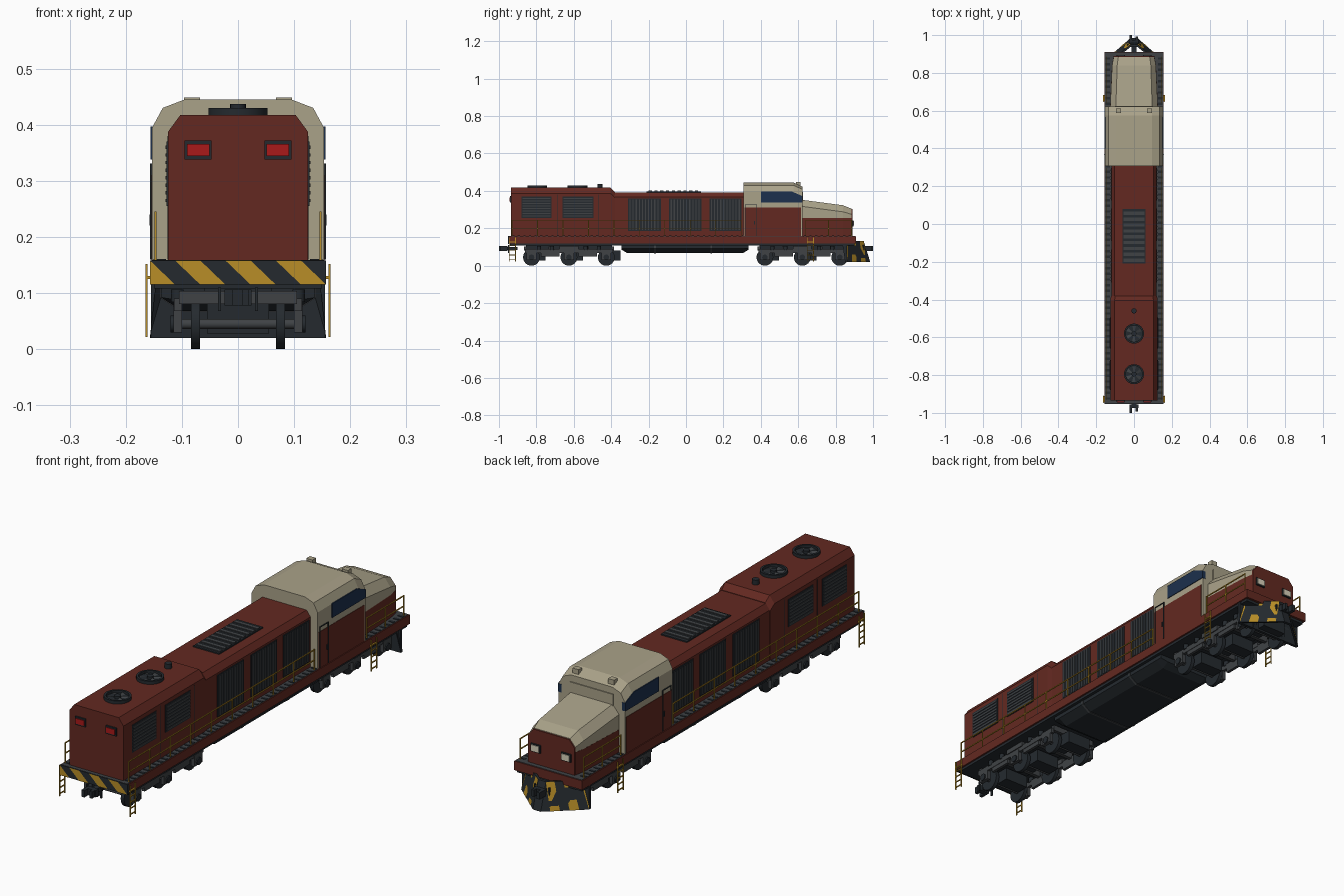
import bpy, bmesh, math
from mathutils import Matrix, Vector

if "Cube" in bpy.data.objects:
    bpy.data.objects.remove(bpy.data.objects["Cube"])

def mat(name, c):
    m = bpy.data.materials.new(name)
    m.diffuse_color = (*c, 1)
    m.use_nodes = True
    m.node_tree.nodes["Principled BSDF"].inputs["Base Color"].default_value = m.diffuse_color
    return m

RED = mat("red_paint", (0.125, 0.022, 0.015))
CREAM = mat("cream_paint", (0.40, 0.36, 0.25))
DARK = mat("dark_metal", (0.018, 0.023, 0.028))
STEEL = mat("grey_steel", (0.05, 0.055, 0.06))
YELLOW = mat("yellow_paint", (0.48, 0.27, 0.02))
GLASS = mat("blue_glass", (0.012, 0.03, 0.075))
LAMP = mat("red_lamp", (0.4, 0.01, 0.01))
WHITE = mat("white_lamp", (0.7, 0.65, 0.5))

def finish(name, bm, m, smooth=False):
    bmesh.ops.recalc_face_normals(bm, faces=bm.faces)
    me = bpy.data.meshes.new(name)
    bm.to_mesh(me)
    bm.free()
    me.materials.append(m)
    ob = bpy.data.objects.new(name, me)
    bpy.context.collection.objects.link(ob)
    if smooth:
        bpy.context.view_layer.objects.active = ob
        ob.select_set(True)
        bpy.ops.object.shade_smooth_by_angle(angle=math.radians(35))
        ob.select_set(False)
    return ob

def boxes(name, m, items):
    """Each item: x0, x1, y0, y1, z0, z1."""
    bm = bmesh.new()
    for x0, x1, y0, y1, z0, z1 in items:
        mx = Matrix.Translation(((x0+x1)/2, (y0+y1)/2, (z0+z1)/2)) @ Matrix.Diagonal((abs(x1-x0), y1-y0, z1-z0, 1))
        bmesh.ops.create_cube(bm, size=1, matrix=mx)
    return finish(name, bm, m)

def both(items):
    return items + [(-b, -a, *r) for a, b, *r in items]

def loft(name, m, sections):
    bm = bmesh.new()
    rings = [[bm.verts.new(p) for p in s] for s in sections]
    n = len(rings[0])
    for a, b in zip(rings, rings[1:]):
        for i in range(n):
            bm.faces.new((a[i], a[(i+1) % n], b[(i+1) % n], b[i]))
    bm.faces.new(rings[0])
    bm.faces.new(rings[-1])
    return finish(name, bm, m)

def cylinders(name, m, items, axis='Z', seg=20):
    """Each item: centre, radius, length."""
    bm = bmesh.new()
    rot = {'Z': Matrix(), 'X': Matrix.Rotation(math.pi/2, 4, 'Y'), 'Y': Matrix.Rotation(math.pi/2, 4, 'X')}[axis]
    for c, r, l in items:
        bmesh.ops.create_cone(bm, cap_ends=True, segments=seg, radius1=r, radius2=r, depth=l,
                              matrix=Matrix.Translation(c) @ rot)
    return finish(name, bm, m, True)

def hexa(y, w, zb, zt, cx, cz):
    h = [(w, zb), (w, zt-cz), (w-cx, zt)]
    return [(x, y, z) for x, z in h] + [(-x, y, z) for x, z in reversed(h)]

def stripes(name, m, corner, n, parity, lean):
    """Slanted alternate stripes on a panel; corner(u, v) gives the point."""
    bm = bmesh.new()
    w = 1 / n
    cl = lambda t: min(1, max(0, t))
    for i in range(-1, n+1):
        if i % 2 == parity:
            uv = [(i*w, 0), (i*w+w, 0), (i*w+w+lean*w, 1), (i*w+lean*w, 1)]
            pts = []
            for u, v in uv:
                p = Vector(corner(cl(u), v))
                if not any((p-q).length < 1e-5 for q in pts):
                    pts.append(p)
            if len(pts) > 2:
                bm.faces.new([bm.verts.new(p) for p in pts])
    return finish(name, bm, m)

# Frame, deck and end beams
boxes("deck_sill", RED, [(-.157, .157, -.945, .91, .119, .157)])
boxes("underframe", DARK, [(-.15, .15, -.94, .90, .108, .12)])
boxes("walkway", STEEL, [(-.153, .153, -.95, .907, .156, .159)])
boxes("walkway_treads", DARK, both([(.128, .151, -.93+i*.03, -.918+i*.03, .158, .161) for i in range(61)]))
boxes("rear_beam", DARK, [(-.157, .157, -.953, -.944, .115, .158)])
stripes("rear_beam_stripes", YELLOW, lambda u, v: (-.157+.314*u, -.954, .115+.043*v), 7, 0, -1)

# Hoods
loft("rear_hood", RED, [hexa(-.935, .125, .157, .417, .022, .03), hexa(-.405, .125, .157, .417, .022, .03),
                        hexa(-.38, .122, .157, .394, .022, .03)])
loft("middle_hood", RED, [hexa(-.39, .12, .157, .392, .018, .024), hexa(.31, .12, .157, .392, .018, .024)])
boxes("hood_seams", DARK, both([(.119, .1257, y, y+.002, .16, .38) for y in (-.69, -.47)]))

# Cab: arched cream shell with red lower sides
def cab(y, d=0):
    h = [(.153, .158), (.153, .395-d), (.134, .43-d), (.095, .445-d)]
    return [(x, y, z) for x, z in h] + [(-x, y, z) for x, z in reversed(h)]
loft("cab_shell", CREAM, [cab(.307), cab(.575), cab(.622, .022)])
boxes("cab_lower_sides", RED, both([(.15, .1545, .312, .614, .158, .31)]))
for s in (-1, 1):
    win = [(.40, .338), (.40, .397), (.565, .397), (.623, .372), (.623, .338)]
    loft("cab_side_window", GLASS, [[(s*x, y, z) for y, z in win] for x in (.14, .156)])
boxes("windscreen_frame", CREAM, [(-.1, .1, .62, .626, .345, .395)])
boxes("door_frames", DARK, both([(.153, .1565, .318, .321, .16, .33), (.153, .1565, .373, .376, .16, .33),
                                 (.153, .1565, .318, .376, .328, .331), (.153, .158, .364, .368, .22, .24)]))
boxes("roof_lamps", CREAM, both([(.068, .096, .588, .612, .425, .448)]))

# Nose
def nose(zb, lower):
    return [(.622, .126, .352, .03, .035), (.84, .116, .323, .027, .035), (.885, .108, .305, .025, .03)]
loft("nose_top", CREAM, [hexa(y, w, .25, zt, cx, cz) for y, w, zt, cx, cz in nose(0, 0)])
loft("nose_base", RED, [[(s*w, y, z) for s, z in ((1, .157), (1, .254), (-1, .254), (-1, .157))]
                        for y, w in ((.622, .1265), (.84, .1165), (.886, .1085))])
loft("nose_front", RED, [hexa(.884, .1085, .157, .303, .025, .03), hexa(.889, .1075, .157, .302, .025, .03)])
boxes("headlight_frames", DARK, both([(.048, .092, .886, .895, .21, .243)]))
boxes("headlights", WHITE, both([(.052, .088, .89, .898, .214, .239)]))
boxes("tail_lamp_frames", DARK, both([(.047, .095, -.941, -.93, .338, .372)]))
boxes("tail_lamps", LAMP, both([(.051, .091, -.944, -.935, .344, .366)]))

# Side louvres: horizontal at the rear, vertical in the middle
panels, slats = [], []
for y0, y1 in ((-.88, -.72), (-.66, -.495)):
    panels.append((.12, .127, y0, y1, .255, .37))
    slats += [(.125, .1295, y0+.005, y1-.005, .262+i*.0135, .268+i*.0135) for i in range(8)]
for y0, y1 in ((-.31, -.135), (-.09, .083), (.125, .297)):
    panels.append((.115, .123, y0, y1, .185, .36))
    slats += [(.12, .1255, y0+.008+i*.0165, y0+.014+i*.0165, .19, .355) for i in range(10)]
boxes("louvre_panels", DARK, both(panels))
boxes("louvre_slats", STEEL, both(slats))

# Roof grille, fans and exhaust
boxes("roof_grille", DARK, [(-.06, .06, -.21, .08, .39, .397)])
boxes("roof_grille_slats", STEEL, [(-.056, .056, -.2+i*.031, -.183+i*.031, .395, .401) for i in range(9)])
for yc in (-.58, -.795):
    bm = bmesh.new()
    for r0, r1, z in ((.053, .053, .423),):
        c = Matrix.Translation((0, yc, 0))
        prof = [(.053, .415), (.053, .43), (.044, .43), (.044, .419)]
        rings = []
        for k in range(24):
            a = k * math.tau / 24
            rings.append([bm.verts.new((r*math.cos(a), yc+r*math.sin(a), h)) for r, h in prof])
        for k in range(24):
            A, B = rings[k], rings[(k+1) % 24]
            for i in range(3):
                bm.faces.new((A[i], B[i], B[i+1], A[i+1]))
        bm.faces.new([r[3] for r in rings])
    finish("fan_housing", bm, DARK, True)
    bm = bmesh.new()
    for k in range(6):
        pts = [(.01, -.25), (.042, -.22), (.042, .22), (.01, .25)]
        bm.faces.new([bm.verts.new((r*math.cos(a+k*math.pi/3+.5), yc+r*math.sin(a+k*math.pi/3+.5), .423+.008*a))
                      for r, a in pts])
    finish("fan_blades", bm, STEEL)
    cylinders("fan_hub", DARK, [((0, yc, .424), .013, .012)], seg=16)
cylinders("exhaust", DARK, [((0, -.46, .426), .014, .022)], seg=16)

# Fuel tank with straps
def tank(y, k, g=0):
    h = [(.137+g, .115), (.137+g, .092), (.1+g*.5, .068+k-g)]
    return [(x, y, z) for x, z in h] + [(-x, y, z) for x, z in reversed(h)]
loft("fuel_tank", DARK, [tank(-.345, .018), tank(-.315, 0), tank(.305, 0), tank(.335, .018)])
for y in (-.17, .13):
    loft("tank_strap", STEEL, [tank(y, 0, .002), tank(y+.01, 0, .002)])

# Bogies
wheels, axles, frames, motors, hubs, springs = [], [], [], [], [], []
for yc in (-.626, .622):
    frames += both([(.1, .114, yc-.235, yc+.235, .068, .09), (.1, .112, yc-.15, yc-.05, .05, .07),
                    (.1, .112, yc+.05, yc+.15, .05, .07), (.098, .118, yc-.05, yc+.05, .085, .105)])
    frames += [(-.105, .105, yc+d-.008, yc+d+.008, .08, .104) for d in (-.232, -.1, .1, .232)]
    motors.append((-.06, .06, yc-.23, yc+.23, .085, .11))
    for d in (-.2, 0, .2):
        y = yc + d
        wheels += [((s*.0755, y, .045), .045, .016) for s in (-1, 1)]
        axles.append(((0, y, .045), .009, .22))
        hubs += [((s*.114, y, .045), .015, .012) for s in (-1, 1)]
        frames += both([(.1, .115, y-.026, y+.026, .03, .078)])
        motors.append((-.055, .055, y+.018, y+.075, .028, .08))
    springs += [((s*.108, yc+d, .095), .011, .022) for s in (-1, 1) for d in (-.16, -.09, .09, .16)]
cylinders("wheels", DARK, wheels, 'X', 24)
cylinders("axles", STEEL, axles, 'X', 12)
cylinders("axle_hubs", DARK, hubs, 'X', 12)
cylinders("bogie_springs", DARK, springs, 'Z', 12)
boxes("bogie_frames", STEEL, frames)
boxes("traction_motors", DARK, motors)

# Couplers and hoses
for s, n in ((-1, "rear"), (1, "front")):
    def r(a, b): return (min(s*a, s*b), max(s*a, s*b))
    boxes(n + "_coupler", DARK, [(-.012, .012, *r(.9, .97), .083, .1), (-.024, .024, *r(.955, .975), .078, .106),
                                 (-.024, -.01, *r(.97, 1.0), .078, .106), (.008, .02, *r(.97, .992), .078, .106)])
    boxes(n + "_hoses", DARK, both([(.03, .036, *r(.945, .953), .068, .11)]))

# Snow plough: V of two leaning panels with hazard stripes
for s in (-1, 1):
    def face(u, v, off=0):
        return (s*(.018+.139*u-.012*v*u), .985-.122*u-.035*v*(1-.5*u)+off, .02+.112*v)
    quad = [(0, 0), (1, 0), (1, 1), (0, 1)]
    loft("plough_panel", DARK, [[face(u, v, o) for u, v in quad] for o in (-.012, 0)])
    stripes("plough_stripes", YELLOW, lambda u, v: face(u, v, .001), 5, 1, -1)
loft("plough_centre", DARK, [[(x, y+o, z) for x, y, z in ((-.018, .985, .02), (.018, .985, .02), (.018, .95, .132), (-.018, .95, .132))]
                             for o in (-.012, 0)])
boxes("plough_back", DARK, [(-.155, .155, .85, .862, .02, .118)])

# Handrails and ladders
rails = []
for y0, y1, n in ((-.93, .295, 9), (.64, .885, 2)):
    rails += [(.145, .149, y0, y1, z, z+.004) for z in (.198, .241)]
    rails += [(.145, .149, y0+(y1-y0)*i/n-.002, y0+(y1-y0)*i/n+.002, .157, .245) for i in range(n+1)]
boxes("handrails", YELLOW, both(rails))
lad = []
for y in (-.928, .665):
    lad += [(.161, .165, y+d-.002, y+d+.002, .022, .152) for d in (-.017, .017)]
    lad += [(.161, .165, y-.017, y+.017, z, z+.004) for z in (.03, .055, .08, .105)]
    lad += [(.15, .163, y-.017, y+.017, .125, .13)]
boxes("ladders", YELLOW, both(lad))
